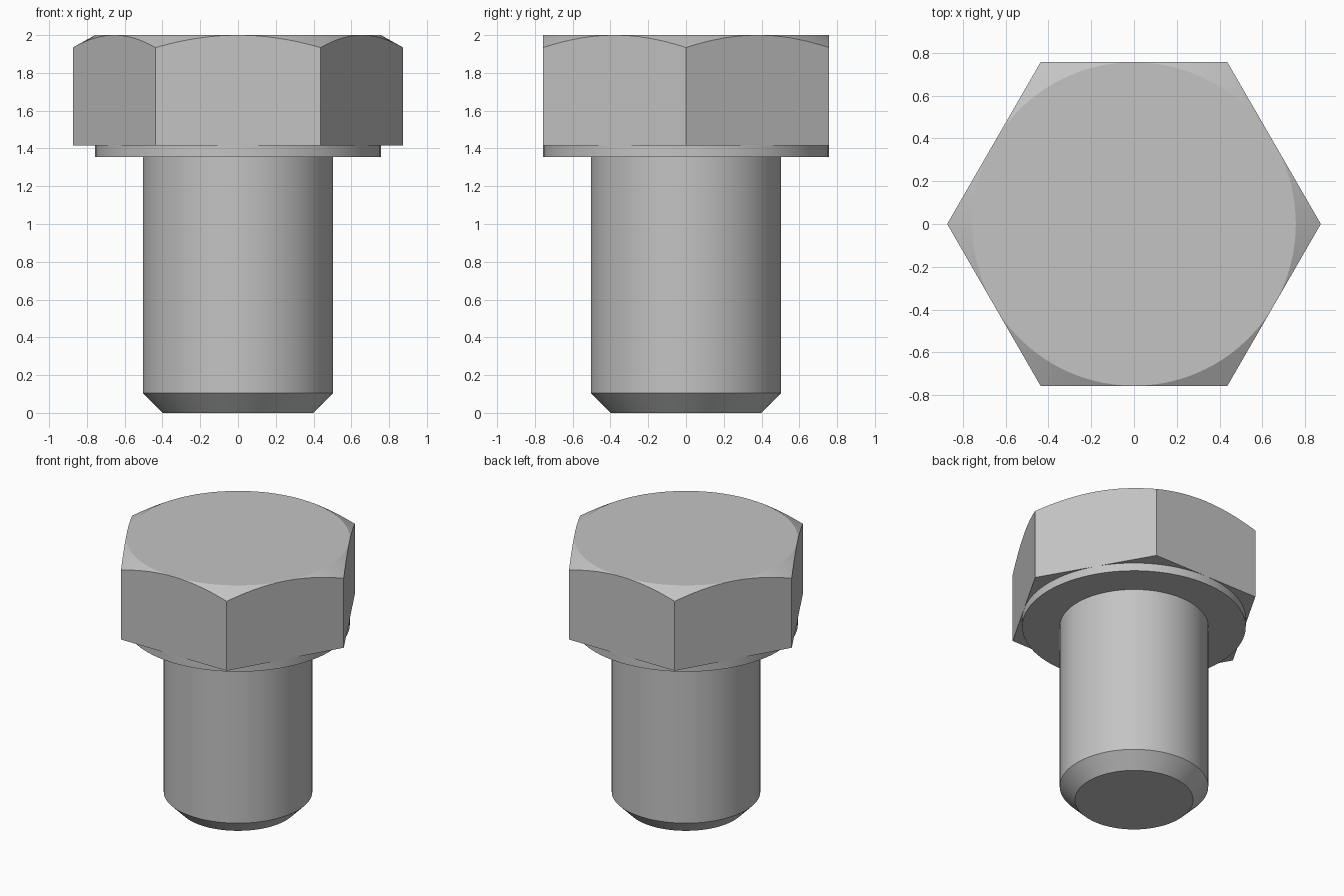
import bpy, bmesh
from math import cos, sin, pi, radians

cube = bpy.data.objects.get("Cube")
if cube:
    bpy.data.objects.remove(cube)

steel = bpy.data.materials.new("grey_steel")
steel.use_nodes = True
GREY = (0.55, 0.55, 0.55, 1)
steel.diffuse_color = GREY
steel.node_tree.nodes["Principled BSDF"].inputs["Base Color"].default_value = GREY

SEGMENTS = 96
FLAT = 0.757                      # half the width across the hexagon's flats
TOP, HEAD_BASE, COLLAR_BASE = 2.0, 1.415, 1.355


def finish(name, bm):
    bmesh.ops.remove_doubles(bm, verts=bm.verts, dist=1e-5)
    bmesh.ops.recalc_face_normals(bm, faces=bm.faces)
    mesh = bpy.data.meshes.new(name)
    bm.to_mesh(mesh)
    bm.free()
    mesh.materials.append(steel)
    ob = bpy.data.objects.new(name, mesh)
    bpy.context.collection.objects.link(ob)
    bpy.ops.object.select_all(action='DESELECT')
    ob.select_set(True)
    bpy.context.view_layer.objects.active = ob
    bpy.ops.object.shade_smooth_by_angle(angle=radians(25))
    return ob


def lathe(name, profile):
    """Closed solid of revolution from (radius, z) points."""
    bm = bmesh.new()
    rings = [[bm.verts.new((r * cos(2 * pi * i / SEGMENTS), r * sin(2 * pi * i / SEGMENTS), z))
              for i in range(SEGMENTS)] for r, z in profile]
    for low, high in zip(rings, rings[1:]):
        for i in range(SEGMENTS):
            j = (i + 1) % SEGMENTS
            bm.faces.new((low[i], low[j], high[j], high[i]))
    bm.faces.new(rings[0])
    bm.faces.new(rings[-1])
    return finish(name, bm)


def hex_head():
    """Hexagonal prism whose top corners are cut by a shallow cone."""
    bm = bmesh.new()
    per_side = SEGMENTS // 6
    inner, outer, base = [], [], []
    for i in range(SEGMENTS):
        a = 2 * pi * i / SEGMENTS
        offset = a % (pi / 3) - pi / 6
        r = FLAT / cos(offset)
        drop = (r - FLAT) * 0.56
        inner.append(bm.verts.new((FLAT * cos(a), FLAT * sin(a), TOP)))
        # The cone touches the top circle at the middle of each flat
        touching = i % per_side == per_side // 2
        outer.append(inner[-1] if touching else
                     bm.verts.new((r * cos(a), r * sin(a), TOP - drop)))
        if i % per_side == 0:
            base.append(bm.verts.new((r * cos(a), r * sin(a), HEAD_BASE)))
    # Chamfer
    for i in range(SEGMENTS):
        j = (i + 1) % SEGMENTS
        corners = dict.fromkeys((outer[i], outer[j], inner[j], inner[i]))
        bm.faces.new(list(corners))
    # Six arched sides
    for s in range(6):
        arch = [outer[(s * per_side + k) % SEGMENTS] for k in range(per_side, -1, -1)]
        bm.faces.new([base[s], base[(s + 1) % 6]] + arch)
    bm.faces.new(inner)
    bm.faces.new(base)
    return finish("hex_head", bm)


hex_head()
lathe("washer_collar", [(FLAT, COLLAR_BASE), (FLAT, HEAD_BASE)])
lathe("shank", [(0.4, 0), (0.503, 0.105), (0.503, COLLAR_BASE)])
